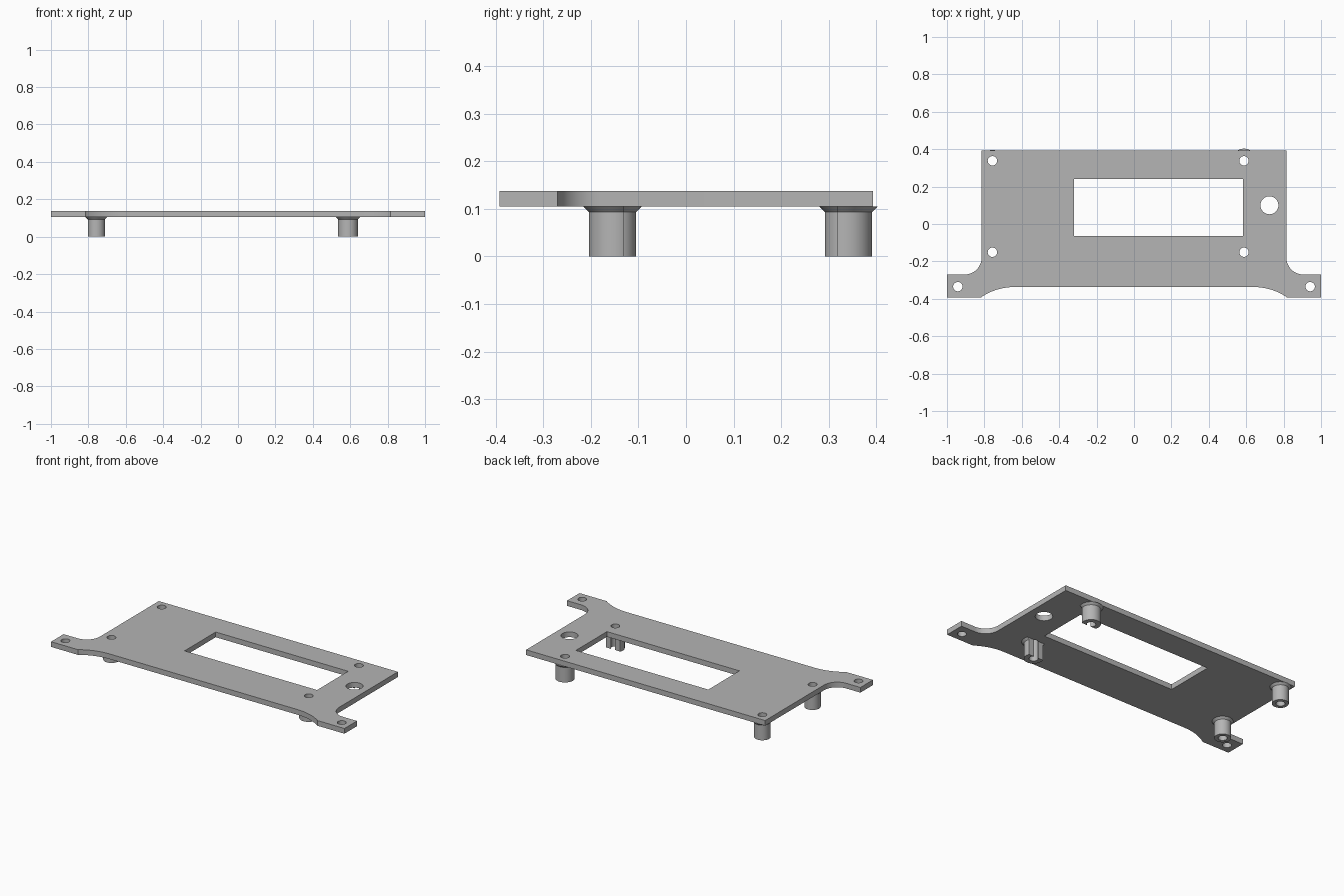
import bpy, bmesh
from math import cos, sin, radians, asin
from mathutils import Matrix, Vector

if "Cube" in bpy.data.objects:
    bpy.data.objects.remove(bpy.data.objects["Cube"], do_unlink=True)

grey = bpy.data.materials.new("plain grey")
grey.use_nodes = True
colour = (0.46, 0.46, 0.46, 1)
grey.diffuse_color = colour
grey.node_tree.nodes["Principled BSDF"].inputs["Base Color"].default_value = colour

PLATE_LOW, PLATE_TOP = 0.105, 0.137
HOLE = 0.025
LEFT_X, RIGHT_X = 0.588, -0.757
FRONT_Y, REAR_Y = -0.151, 0.338


def arc(cx, cy, r, start, end, steps):
    """Points along an arc, angles in degrees."""
    angles = [radians(start + (end - start) * i / steps) for i in range(steps + 1)]
    return [(cx + r * cos(a), cy + r * sin(a)) for a in angles]


def circle(cx, cy, r):
    return arc(cx, cy, r, 0, 360, 40)[:-1]


def finish(name, bm):
    bmesh.ops.remove_doubles(bm, verts=bm.verts, dist=1e-5)
    bmesh.ops.recalc_face_normals(bm, faces=bm.faces)
    mesh = bpy.data.meshes.new(name)
    bm.to_mesh(mesh)
    bm.free()
    mesh.materials.append(grey)
    ob = bpy.data.objects.new(name, mesh)
    bpy.context.collection.objects.link(ob)
    bpy.ops.object.select_all(action='DESELECT')
    ob.select_set(True)
    bpy.context.view_layer.objects.active = ob
    bpy.ops.object.shade_smooth_by_angle(angle=radians(30))
    return ob


def plate(name, outlines, low, top):
    """Flat plate from an outer outline followed by hole outlines."""
    curve = bpy.data.curves.new(name + "_outline", 'CURVE')
    curve.dimensions = '2D'
    curve.fill_mode = 'BOTH'
    curve.extrude = (top - low) / 2
    for points in outlines:
        spline = curve.splines.new('POLY')
        spline.points.add(len(points) - 1)
        for p, (x, y) in zip(spline.points, points):
            p.co = (x, y, 0, 1)
        spline.use_cyclic_u = True
    helper = bpy.data.objects.new(name + "_outline", curve)
    bpy.context.collection.objects.link(helper)
    graph = bpy.context.evaluated_depsgraph_get()
    mesh = bpy.data.meshes.new_from_object(helper.evaluated_get(graph))
    bm = bmesh.new()
    bm.from_mesh(mesh)
    bmesh.ops.translate(bm, verts=bm.verts, vec=(0, 0, (low + top) / 2))
    bpy.data.objects.remove(helper, do_unlink=True)
    bpy.data.meshes.remove(mesh)
    return finish(name, bm)


def standoff(name, x, y, r, cut=0):
    """Hollow post with a flared root; cut = +1/-1 slices that y side flat."""
    bm = bmesh.new()
    section = [(HOLE, 0), (r, 0), (r, 0.093), (r + 0.012, PLATE_LOW), (HOLE, PLATE_LOW)]
    verts = [bm.verts.new((a, 0, z)) for a, z in section]
    edges = [bm.edges.new((verts[i], verts[i - 1])) for i in range(len(verts))]
    bmesh.ops.spin(bm, geom=verts + edges, cent=(0, 0, 0), axis=(0, 0, 1),
                   angle=radians(360), steps=40, use_merge=True)
    bmesh.ops.remove_doubles(bm, verts=bm.verts, dist=1e-5)
    if cut:
        bmesh.ops.bisect_plane(bm, geom=bm.verts[:] + bm.edges[:] + bm.faces[:],
                               plane_co=(0, cut * 0.021, 0), plane_no=(0, cut, 0),
                               clear_outer=True)
        rim = [e for e in bm.edges if e.is_boundary]
        bmesh.ops.holes_fill(bm, edges=rim, sides=0)
    bmesh.ops.translate(bm, verts=bm.verts, vec=(x, y, 0))
    return finish(name, bm)


# Outline of one half of the plate, front to rear, then mirrored
sweep_r = 0.314
sweep = arc(0.64, -0.337 - sweep_r, sweep_r, 90, 57.2, 10)
half = sweep + [(0.815, -0.392), (1, -0.392), (1, -0.27)]
half += arc(0.905, -0.18, 0.09, 270, 180, 14)
half += [(0.815, 0.393)]
outline = half + [(-x, y) for x, y in reversed(half)]

# Display window, mounting holes and the larger control hole
window = [(-0.32, -0.063), (0.583, -0.063), (0.583, 0.24), (-0.32, 0.24)]
holes = [circle(x, y, HOLE) for x in (RIGHT_X, LEFT_X) for y in (FRONT_Y, REAR_Y)]
holes += [circle(s * 0.942, -0.335, HOLE) for s in (-1, 1)]
holes.append(circle(0.724, 0.1, 0.048))
plate("mounting_plate", [outline, window] + holes, PLATE_LOW, PLATE_TOP)

# Standoffs: the left pair is wider and sliced flat on the facing sides
for where, y, facing in (("front", FRONT_Y, 1), ("rear", REAR_Y, -1)):
    standoff(where + "_right_standoff", RIGHT_X, y, 0.046)
    standoff(where + "_left_standoff", LEFT_X, y, 0.053, facing)
